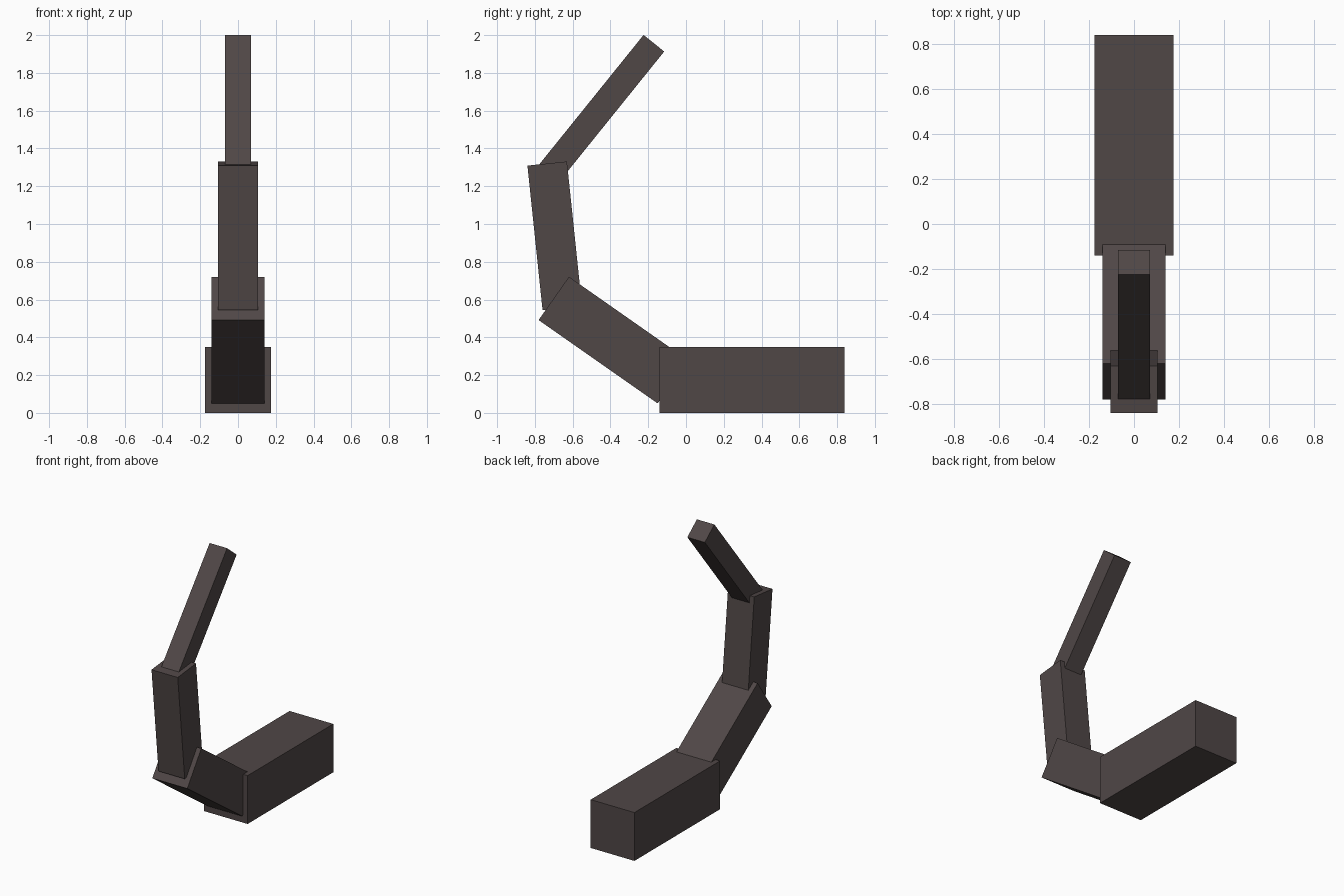
import bpy, math

if "Cube" in bpy.data.objects:
    bpy.data.objects.remove(bpy.data.objects["Cube"])

mat = bpy.data.materials.new("dark brown grey")
mat.diffuse_color = (0.08, 0.063, 0.062, 1)
mat.use_nodes = True
mat.node_tree.nodes["Principled BSDF"].inputs["Base Color"].default_value = mat.diffuse_color


def segment(name, start, end, size):
    """Square bar running between two (y, z) points in the x = 0 plane."""
    dy, dz = end[0] - start[0], end[1] - start[1]
    bpy.ops.mesh.primitive_cube_add(
        size=1,
        location=(0, (start[0] + end[0]) / 2, (start[1] + end[1]) / 2),
        rotation=(math.atan2(dz, dy), 0, 0))
    ob = bpy.context.object
    ob.name = name
    ob.scale = (size, math.hypot(dy, dz), size)
    bpy.ops.object.transform_apply(location=False, rotation=False, scale=True)
    ob.data.materials.append(mat)


# Tapering chain of bars, each one sunk slightly into the previous
segment("base_segment", (0.84, 0.175), (-0.14, 0.175), 0.35)
segment("lower_segment", (-0.07, 0.165), (-0.70, 0.606), 0.28)
segment("middle_segment", (-0.655, 0.555), (-0.735, 1.32), 0.21)
segment("tip_segment", (-0.735, 1.256), (-0.17, 1.957), 0.14)
